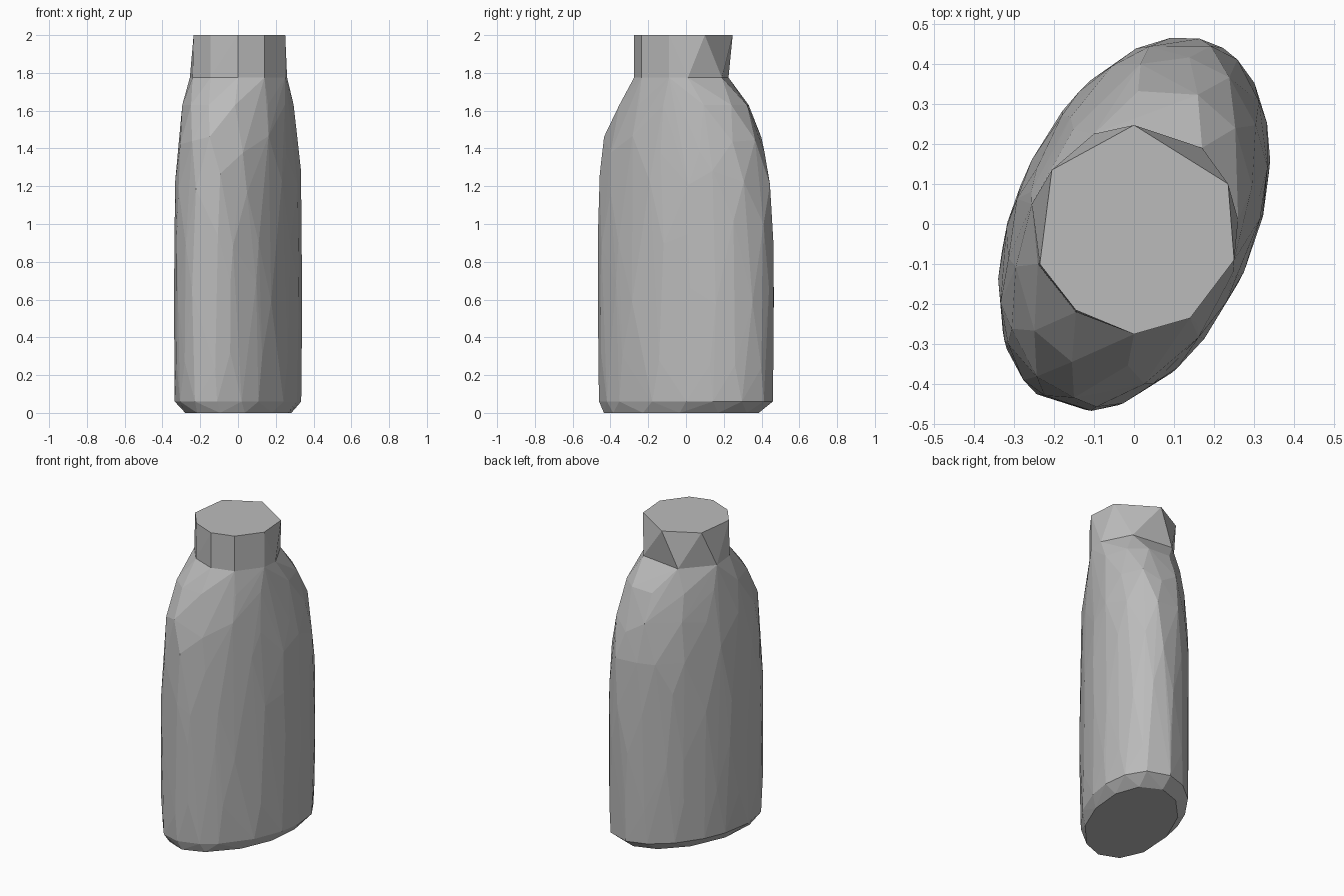
import bpy, bmesh, math, random

random.seed(4)
cube = bpy.data.objects.get("Cube")
if cube:
    bpy.data.objects.remove(cube, do_unlink=True)

# Single material
grey = bpy.data.materials.new("plain grey")
grey.use_nodes = True
COLOUR = (0.5, 0.5, 0.5, 1)
grey.diffuse_color = COLOUR
grey.node_tree.nodes["Principled BSDF"].inputs["Base Color"].default_value = COLOUR


def slanted_ring(z, half_x, half_y, slant, sides, turn, wobble, shift_y=0.0):
    """Points round an oval whose long axis leans from y towards x."""
    pts = []
    for i in range(sides):
        a = math.tau * (i + turn + random.uniform(-wobble, wobble)) / sides
        x = half_x * math.cos(a)
        y = half_y * (slant * math.cos(a) + math.sqrt(1 - slant ** 2) * math.sin(a))
        dz = random.uniform(-wobble, wobble) * 0.25 if 0.1 < z < 1.5 else 0
        pts.append((x, y + shift_y, z + dz))
    return pts


def faceted_hull(name, points, drop_lid):
    """Flat-faced convex skin; drop_lid picks the hidden faces to remove."""
    bm = bmesh.new()
    for p in points:
        bm.verts.new(p)
    result = bmesh.ops.convex_hull(bm, input=bm.verts[:])
    loose = [v for v in bm.verts if not v.link_faces]
    bmesh.ops.delete(bm, geom=loose, context="VERTS")
    hidden = [f for f in bm.faces if drop_lid(f)]
    bmesh.ops.delete(bm, geom=hidden, context="FACES")
    mesh = bpy.data.meshes.new(name)
    bm.to_mesh(mesh)
    bm.free()
    mesh.materials.append(grey)
    obj = bpy.data.objects.new(name, mesh)
    bpy.context.collection.objects.link(obj)
    return obj


# Neck outlines
JOIN = 1.775
neck_base = [(0.17, 0.19), (0.26, 0.01), (0.25, -0.09), (0.14, -0.235), (0, -0.275),
             (-0.145, -0.22), (-0.24, -0.1), (-0.255, 0.05), (-0.1, 0.225)]
neck_rim = [(0, 0.247), (0.235, 0.1), (0.25, -0.09), (0.14, -0.235), (0, -0.275),
            (-0.145, -0.215), (-0.235, -0.1), (-0.205, 0.135)]
base_pts = [(x, y, JOIN) for x, y in neck_base]

# Body: base, straight sides with a slight swell, rounded shoulders
# z, half width, half depth, slant, sides, turn, wobble, y shift
rings = [
    (0.0, 0.285, 0.41, 0.36, 12, 0.3, 0.1, -0.025),
    (0.06, 0.335, 0.46, 0.36, 16, 0.0, 0.2, 0.0),
    (0.30, 0.338, 0.464, 0.36, 14, 0.5, 0.3, 0.0),
    (0.62, 0.340, 0.467, 0.36, 14, 0.0, 0.3, 0.0),
    (0.95, 0.339, 0.467, 0.36, 14, 0.5, 0.3, 0.0),
    (1.22, 0.334, 0.458, 0.36, 14, 0.0, 0.25, 0.0),
    (1.42, 0.318, 0.428, 0.34, 14, 0.5, 0.2, -0.01),
    (1.63, 0.295, 0.350, 0.25, 12, 0.0, 0.1, -0.01),
]
body_pts = list(base_pts)
for ring in rings:
    body_pts += slanted_ring(*ring)
faceted_hull("bottle_body", body_pts, lambda f: f.normal.z > 0.99)

# Neck with closed top
neck_pts = base_pts + [(x, y, 2.0) for x, y in neck_rim]
faceted_hull("bottle_neck", neck_pts, lambda f: f.normal.z < -0.99)
